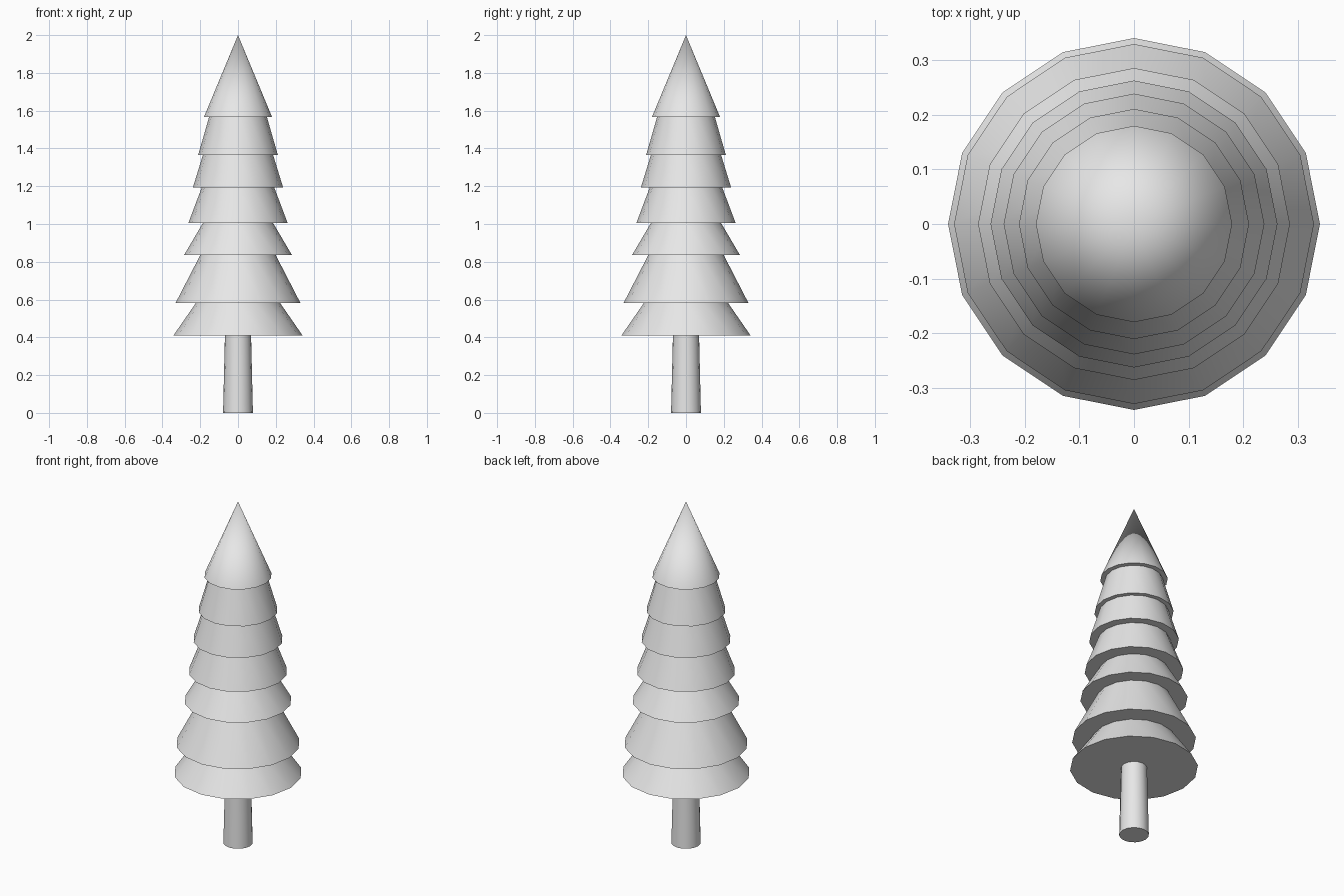
import bpy
import math

cube = bpy.data.objects.get("Cube")
if cube:
    bpy.data.objects.remove(cube, do_unlink=True)

SIDES = 16

grey = bpy.data.materials.new("light grey")
grey.use_nodes = True
colour = (0.8, 0.8, 0.8, 1.0)
grey.diffuse_color = colour
grey.node_tree.nodes["Principled BSDF"].inputs["Base Color"].default_value = colour


def frustum(name, z0, z1, r0, r1):
    """Closed, smooth-sided cone section with a corner on each axis."""
    bpy.ops.mesh.primitive_cone_add(vertices=SIDES, radius1=r0, radius2=r1,
                                    depth=z1 - z0, location=(0, 0, (z0 + z1) / 2))
    obj = bpy.context.object
    obj.name = name
    obj.data.materials.append(grey)
    bpy.ops.object.shade_smooth_by_angle(angle=math.radians(35))
    return obj


# Tapered trunk, its top tucked into the lowest tier
frustum("trunk", 0, 0.42, 0.079, 0.069)

# Foliage tiers: bottom height, rim radius, radius where the next tier begins
tiers = [
    (0.411, 0.341, 0.222),
    (0.583, 0.330, 0.200),
    (0.835, 0.286, 0.186),
    (1.005, 0.263, 0.192),
    (1.193, 0.239, 0.186),
    (1.365, 0.211, 0.153),
    (1.567, 0.180, 0.0),
]
for i, (z, rim, neck) in enumerate(tiers):
    top = tiers[i + 1][0] if i + 1 < len(tiers) else 2.0
    frustum(f"foliage_tier_{i + 1}", z, top, rim, neck)
